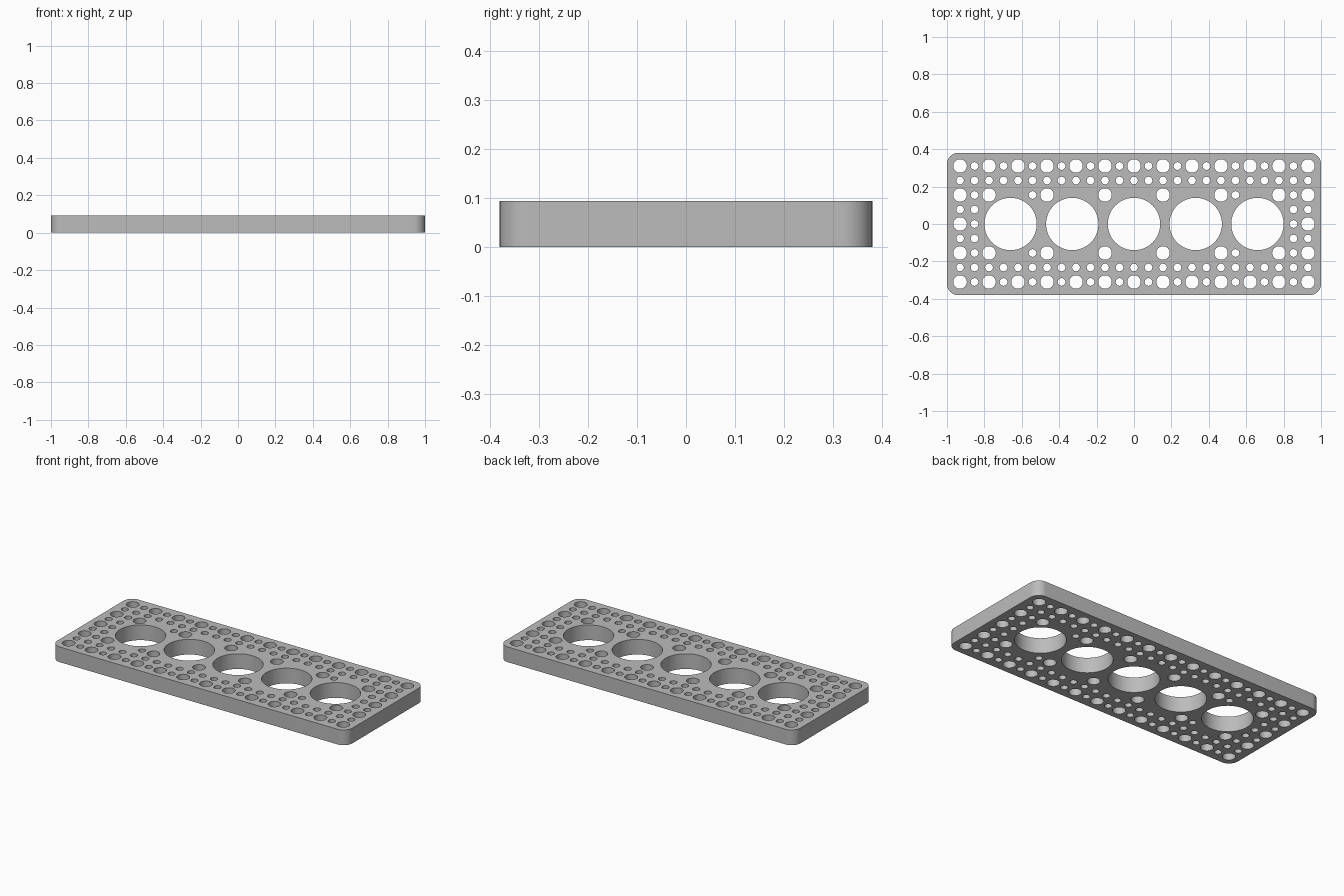
import bpy
import bmesh
from math import cos, sin, pi, radians

cube = bpy.data.objects.get("Cube")
if cube:
    bpy.data.objects.remove(cube, do_unlink=True)

HALF_X, HALF_Y, HEIGHT, CORNER = 1.0, 0.38, 0.093, 0.06
PITCH = 0.0775                      # grid step shared by all small holes
LARGE, SMALL, BORE = 0.036, 0.0205, 0.14

grey = bpy.data.materials.new("plain grey")
grey.use_nodes = True
colour = (0.5, 0.5, 0.5, 1)
grey.diffuse_color = colour
grey.node_tree.nodes["Principled BSDF"].inputs["Base Color"].default_value = colour

# Flat filled outline: closed loops inside the border become holes
curve = bpy.data.curves.new("perforated_plate", 'CURVE')
curve.dimensions = '2D'
curve.fill_mode = 'BOTH'
curve.extrude = HEIGHT / 2


def add_loop(points):
    spline = curve.splines.new('POLY')
    spline.points.add(len(points) - 1)
    for point, (x, y) in zip(spline.points, points):
        point.co = (x, y, 0, 1)
    spline.use_cyclic_u = True


def add_hole(x, y, radius, sides):
    add_loop([(x + radius * cos(2 * pi * k / sides),
               y + radius * sin(2 * pi * k / sides)) for k in range(sides)])


# Rounded rectangular border
border = []
for quarter, (sx, sy) in enumerate([(1, 1), (-1, 1), (-1, -1), (1, -1)]):
    for k in range(13):
        a = pi / 2 * (quarter + k / 12)
        border.append((sx * (HALF_X - CORNER) + CORNER * cos(a),
                       sy * (HALF_Y - CORNER) + CORNER * sin(a)))
add_loop(border)

# Row of big bores along the middle
for i in range(-2, 3):
    add_hole(i * 0.33, 0, BORE, 64)

# Holes on the grid: full rows at both long edges, sparse ones between the bores
inner_columns = {0: {11, 12}, 1: {11, 12}, 2: {2, 6, 7, 10, 11, 12}}
for row in range(-4, 5):
    for col in range(-12, 13):
        if abs(row) < 3 and abs(col) not in inner_columns[abs(row)]:
            continue
        is_large = row % 2 == 0 and col % 2 == 0
        add_hole(col * PITCH, row * PITCH, LARGE if is_large else SMALL,
                 32 if is_large else 24)

# Turn into one welded solid mesh standing on the ground
plate = bpy.data.objects.new("perforated_plate", curve)
bpy.context.collection.objects.link(plate)
bpy.ops.object.select_all(action='DESELECT')
plate.select_set(True)
bpy.context.view_layer.objects.active = plate
bpy.ops.object.convert(target='MESH')
plate = bpy.context.object

bm = bmesh.new()
bm.from_mesh(plate.data)
bmesh.ops.remove_doubles(bm, verts=bm.verts, dist=0.0001)
bmesh.ops.translate(bm, verts=bm.verts, vec=(0, 0, HEIGHT / 2))
bmesh.ops.recalc_face_normals(bm, faces=bm.faces)
bm.to_mesh(plate.data)
bm.free()

plate.data.materials.clear()
plate.data.materials.append(grey)
bpy.ops.object.shade_smooth_by_angle(angle=radians(30))
